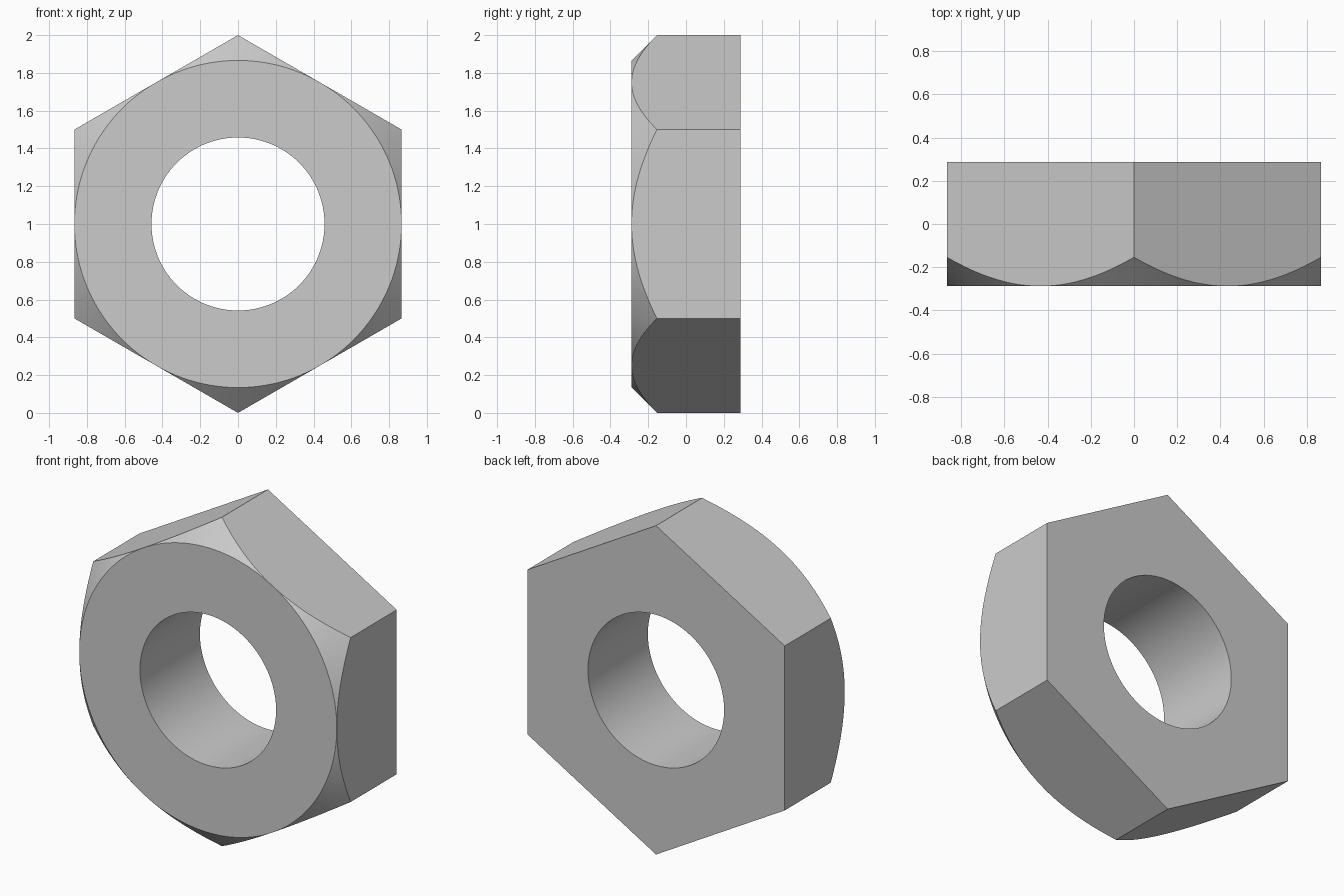
import bpy
import bmesh
from math import cos, sin, pi, sqrt, radians

cube = bpy.data.objects.get("Cube")
if cube:
    bpy.data.objects.remove(cube, do_unlink=True)

SEGMENTS = 144          # multiple of 12: hits every corner and flat midpoint
HALF_DEPTH = 0.288
BORE = 0.458
FLAT = sqrt(3) / 2      # centre to flat, for a corner radius of 1
CHAMFER_SLOPE = 1.0     # 45 degree conical chamfer


def hex_radius(angle):
    """Distance from the axis to the hexagon outline, with a corner at angle 0."""
    return FLAT / cos(angle % (pi / 3) - pi / 6)


def section(angle):
    """Closed (radius, y) cross-section of the nut at one angle."""
    outer = hex_radius(angle)
    chamfer_y = -HALF_DEPTH + (outer - FLAT) * CHAMFER_SLOPE
    return [(BORE, HALF_DEPTH), (outer, HALF_DEPTH), (outer, chamfer_y),
            (FLAT, -HALF_DEPTH), (BORE, -HALF_DEPTH)]


# Sweep the changing section around the y axis
bm = bmesh.new()
rings = []
for i in range(SEGMENTS):
    a = 2 * pi * i / SEGMENTS
    rings.append([bm.verts.new((r * sin(a), y, 1 + r * cos(a)))
                  for r, y in section(a)])

for i, ring in enumerate(rings):
    following = rings[(i + 1) % SEGMENTS]
    for j in range(len(ring)):
        k = (j + 1) % len(ring)
        bm.faces.new((ring[j], ring[k], following[k], following[j]))

# The chamfer vanishes at the middle of each flat
bmesh.ops.remove_doubles(bm, verts=bm.verts[:], dist=1e-5)
bmesh.ops.recalc_face_normals(bm, faces=bm.faces[:])

mesh = bpy.data.meshes.new("hex_nut")
bm.to_mesh(mesh)
bm.free()
nut = bpy.data.objects.new("hex_nut", mesh)
bpy.context.collection.objects.link(nut)

# Smooth bore and chamfer, crisp edges elsewhere
bpy.ops.object.select_all(action='DESELECT')
nut.select_set(True)
bpy.context.view_layer.objects.active = nut
bpy.ops.object.shade_smooth_by_angle(angle=radians(30))
